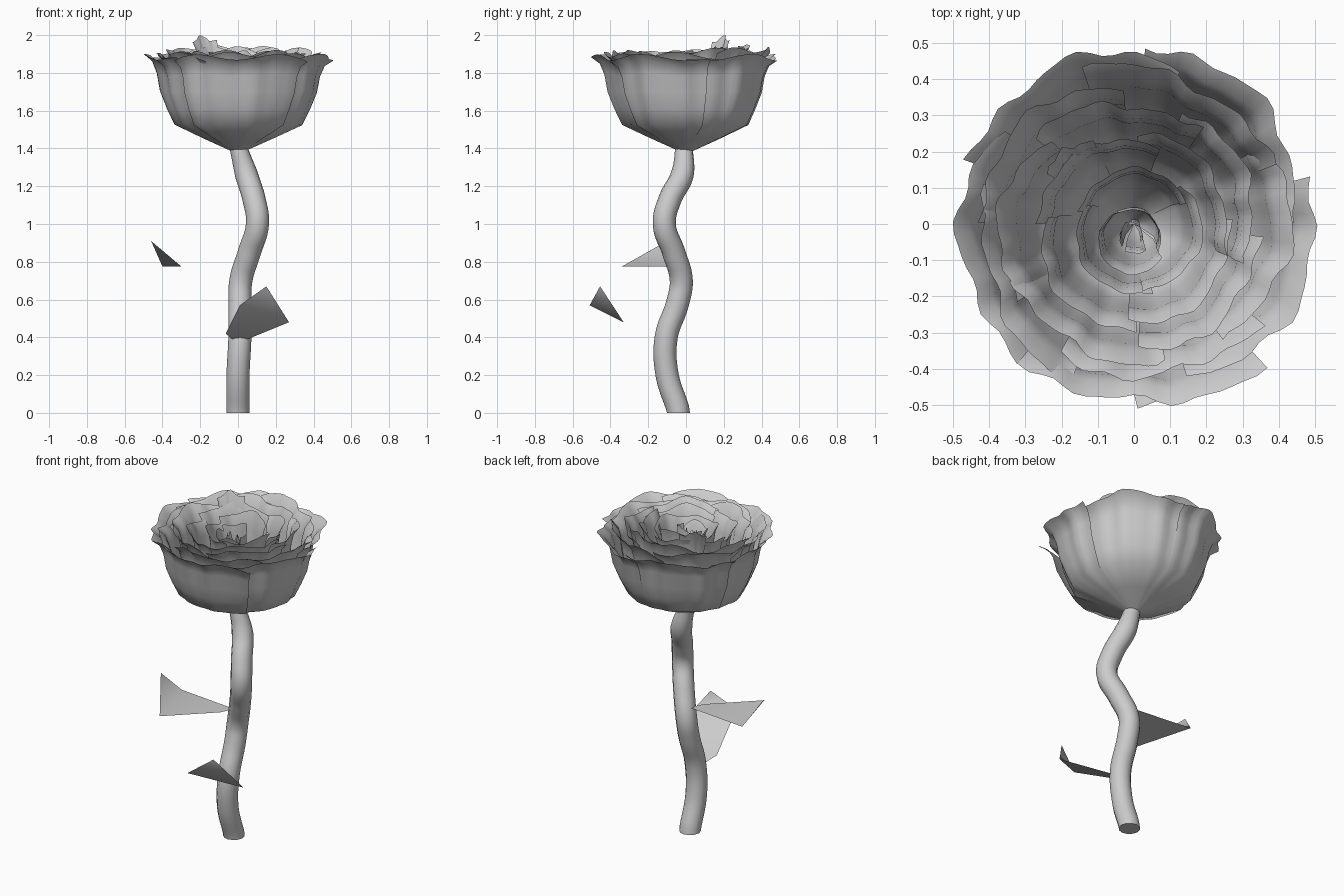
import bpy, math, random

if "Cube" in bpy.data.objects:
    bpy.data.objects.remove(bpy.data.objects["Cube"])

random.seed(4)


def mesh_object(name, verts, faces, smooth=False):
    me = bpy.data.meshes.new(name)
    me.from_pydata(verts, [], faces)
    me.update()
    for p in me.polygons:
        p.use_smooth = smooth
    ob = bpy.data.objects.new(name, me)
    bpy.context.collection.objects.link(ob)
    return ob


# Winding stem: swept round tube with capped ends
path = [(0, -.04, 0), (0, -.10, .2), (.01, -.105, .4), (.01, -.045, .58),
        (.015, -.025, .70), (.06, -.065, .85), (.103, -.115, 1.0),
        (.085, -.085, 1.13), (.045, -.02, 1.26), (0, -.01, 1.41)]
cu = bpy.data.curves.new("stem", 'CURVE')
cu.dimensions = '3D'
cu.bevel_depth = .061
cu.bevel_resolution = 4
cu.use_fill_caps = True
cu.resolution_u = 6
sp = cu.splines.new('BEZIER')
sp.bezier_points.add(len(path) - 1)
for bp, co in zip(sp.bezier_points, path):
    bp.co = co
    bp.handle_left_type = bp.handle_right_type = 'AUTO'
sp.bezier_points[-1].radius = .75
# Level cut at the foot
p0 = sp.bezier_points[0]
p0.handle_left_type = p0.handle_right_type = 'FREE'
p0.handle_left, p0.handle_right = (0, -.04, -.05), (0, -.04, .04)
bpy.context.collection.objects.link(bpy.data.objects.new("stem", cu))

# Two leaves, each a folded plate with an upturned tip
mesh_object("upper_leaf",
            [(-.01, -.02, .775), (-.05, -.10, .775), (-.08, -.13, .775),
             (-.30, -.34, .775), (-.40, .02, .775), (-.46, -.10, .91)],
            [(0, 1, 2, 3, 4), (4, 3, 5)], True)
mesh_object("lower_leaf",
            [(-.065, -.21, .42), (-.03, -.15, .39), (.05, -.15, .39),
             (.27, -.33, .48), (.01, -.51, .57), (.15, -.455, .67)],
            [(0, 1, 2, 3, 4), (4, 3, 5)], True)

# Petal side profile: (radius, height), from the calyx to the flared lip
PROFILE = [(.035, 1.385), (.19, 1.453), (.345, 1.525), (.385, 1.61),
           (.42, 1.70), (.435, 1.79), (.458, 1.85), (.503, 1.885)]


def petal(name, scale, angle, width, top=0.0, centre=(0, 0), lift=0.0, n=22):
    """Cupped, fluted petal: spans an arc, one edge tucked in, wavy lip."""
    verts, faces = [], []
    ph = random.uniform(0, 6.28)
    rows = len(PROFILE)
    for j, (r, z) in enumerate(PROFILE):
        f = j / (rows - 1)
        for i in range(n + 1):
            t = 2 * i / n - 1
            a = angle + t * width / 2
            wave = (.03 * math.sin(4 * t + ph) + .02 * math.sin(10 * t + ph)
                    + .01 * math.sin(17 * t + 2 * ph)) * f ** .6
            rr = r * scale * (1 + .045 * t * f + wave)
            zz = z + lift * (1 - f) + f * f * (
                top + .016 * math.sin(5 * t + ph) - .02 * t ** 4)
            verts.append((rr * math.cos(a) + centre[0] * f,
                          rr * math.sin(a) + centre[1] * f, zz))
    for j in range(rows - 1):
        for i in range(n):
            k = j * (n + 1) + i
            faces.append((k, k + 1, k + n + 2, k + n + 1))
    return mesh_object(name, verts, faces, True)


# Nested rings: size, petal count, arc in degrees, start, extra height, lift, centre
RINGS = [(.98, 5, 86, 120, .0, .0, (0, 0)),
         (.85, 5, 84, 60, .01, .0, (0, -.01)),
         (.71, 5, 82, 95, .02, .01, (-.015, -.015)),
         (.53, 4, 102, 40, .015, .01, (0, -.025)),
         (.34, 3, 132, 100, .01, .02, (.01, -.02)),
         (.18, 2, 180, 250, -.01, .03, (-.01, -.05))]
for k, (s, count, arc, start, top, lift, centre) in enumerate(RINGS):
    for i in range(count):
        ang = math.radians(start + 360 / count * i + random.uniform(-7, 7))
        back = .03 * max(0, math.sin(ang)) * (k > 0)
        petal(f"petal_ring{k + 1}_{i + 1}", s * random.uniform(.97, 1.02), ang,
              math.radians(arc), top + back, centre, lift)

# One taller petal standing at the back left
petal("tall_petal", .55, math.radians(133), math.radians(34), .10, (0, 0), .02, 8)

# Small curled slivers at the heart
for i in range(4):
    petal(f"heart_petal_{i + 1}", .05 + .015 * i, 1.6 * i, 1.3, -.02 - .03 * (i % 2),
          (0, -.035), .04, 6)
